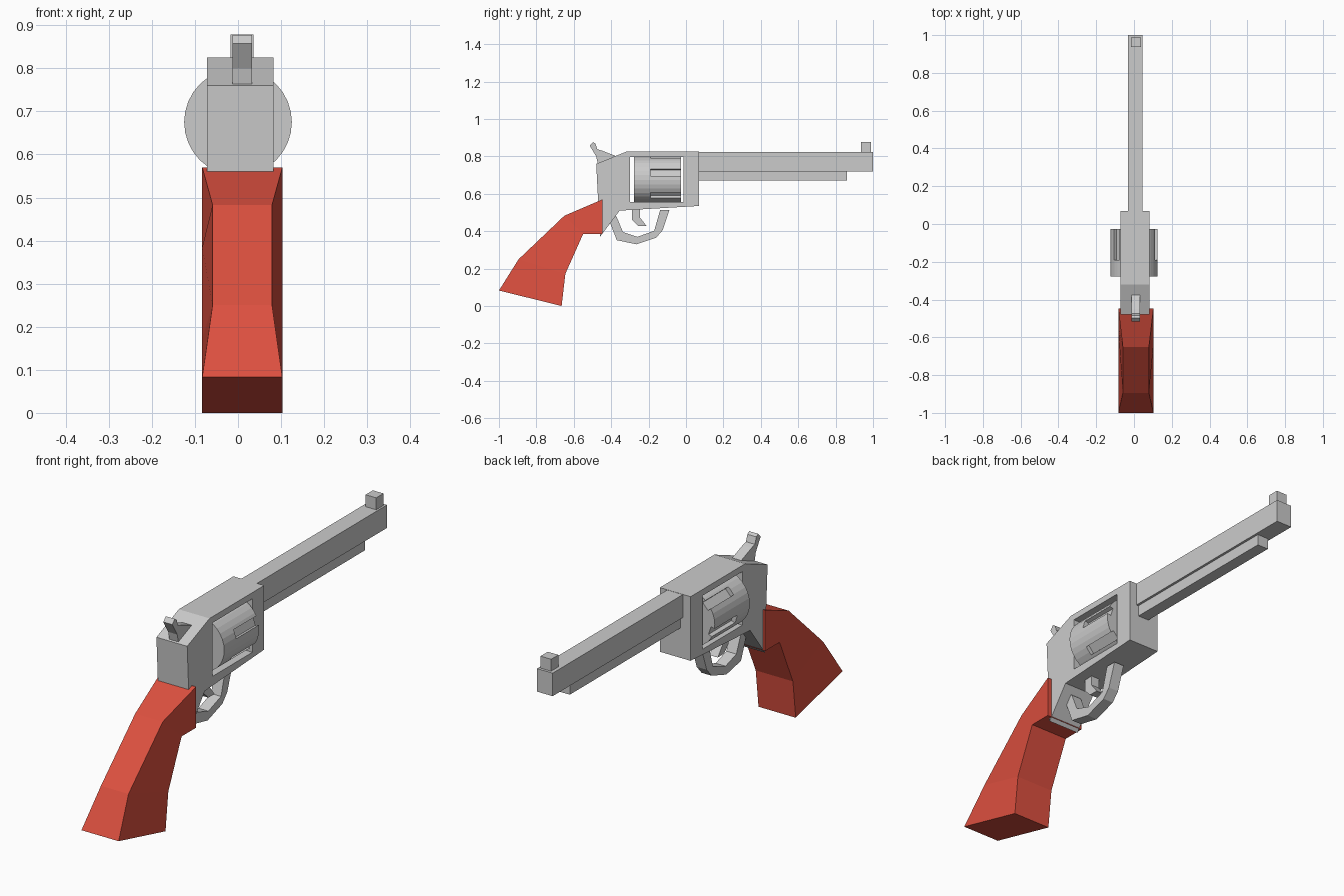
import bpy, bmesh, math
from mathutils import Matrix

if "Cube" in bpy.data.objects:
    bpy.data.objects.remove(bpy.data.objects["Cube"])


def finish(name, bm):
    bmesh.ops.recalc_face_normals(bm, faces=bm.faces)
    me = bpy.data.meshes.new(name)
    bm.to_mesh(me)
    bm.free()
    ob = bpy.data.objects.new(name, me)
    bpy.context.collection.objects.link(ob)
    return ob


def profile(name, pts, x0, x1):
    """Extrude a side outline of (y, z) points from x0 to x1."""
    bm = bmesh.new()
    face = bm.faces.new([bm.verts.new((x0, y, z)) for y, z in pts])
    ext = bmesh.ops.extrude_face_region(bm, geom=[face])
    verts = [v for v in ext["geom"] if isinstance(v, bmesh.types.BMVert)]
    bmesh.ops.translate(bm, verts=verts, vec=(x1 - x0, 0, 0))
    return finish(name, bm)


def box(name, x0, x1, y0, y1, z0, z1):
    return profile(name, [(y0, z0), (y1, z0), (y1, z1), (y0, z1)], x0, x1)


def cut(ob, cutter):
    """Subtract the cutter, bake the result and remove the cutter."""
    mod = ob.modifiers.new("cut", "BOOLEAN")
    mod.operation, mod.solver, mod.object = "DIFFERENCE", "EXACT", cutter
    bpy.context.view_layer.update()
    deps = bpy.context.evaluated_depsgraph_get()
    mesh = bpy.data.meshes.new_from_object(ob.evaluated_get(deps))
    ob.modifiers.clear()
    ob.data = mesh
    bpy.data.objects.remove(cutter)


# Frame with an open window for the cylinder
frame = profile("frame", [(-0.46, 0.37), (-0.355, 0.51), (0.07, 0.535), (0.07, 0.825),
                          (-0.32, 0.825), (-0.48, 0.76)], -0.072, 0.082)
cut(frame, box("window_cutter", -0.2, 0.2, -0.30, -0.014, 0.555, 0.797))

# Barrel, rod below it and front sight
box("barrel", -0.033, 0.045, 0.06, 1.0, 0.72, 0.824)
box("ejector_rod", -0.021, 0.034, 0.06, 0.86, 0.67, 0.725)
box("front_sight", -0.017, 0.036, 0.936, 0.988, 0.82, 0.878)

# Cylinder with six flutes open at the front end
CZ, R = 0.675, 0.125
bm = bmesh.new()
bmesh.ops.create_cone(bm, cap_ends=True, segments=32, radius1=R, radius2=R, depth=0.25,
                      matrix=Matrix.Translation((0, -0.152, CZ)) @ Matrix.Rotation(math.pi / 2, 4, "X"))
cylinder = finish("cylinder", bm)
bm = bmesh.new()
for k in range(6):
    turn = Matrix.Rotation(-math.radians(18 + 60 * k), 4, "Y")
    bmesh.ops.create_cube(bm, size=1, matrix=Matrix.Translation((0, -0.09, CZ)) @ turn
                          @ Matrix.Translation((0.125, 0, 0)) @ Matrix.Diagonal((0.04, 0.2, 0.04, 1)))
cut(cylinder, finish("flute_cutter", bm))

# Hammer
profile("hammer", [(-0.515, 0.858), (-0.497, 0.877), (-0.484, 0.868), (-0.474, 0.838),
                   (-0.45, 0.831), (-0.37, 0.80), (-0.42, 0.77), (-0.47, 0.755),
                   (-0.48, 0.80)], -0.013, 0.032)

# Trigger and its guard
profile("trigger", [(-0.29, 0.53), (-0.245, 0.53), (-0.245, 0.472), (-0.21, 0.427),
                    (-0.255, 0.428), (-0.288, 0.46)], -0.012, 0.03)
profile("trigger_guard", [(-0.41, 0.455), (-0.37, 0.352), (-0.265, 0.33), (-0.16, 0.365),
                          (-0.125, 0.405), (-0.088, 0.514), (-0.138, 0.514), (-0.17, 0.402),
                          (-0.26, 0.37), (-0.337, 0.395), (-0.37, 0.475), (-0.385, 0.49)],
        -0.016, 0.034)

# Grip: four stations (rear y, z, half width, front y, z), wider along the front edge
stations = [(-0.447, 0.57, 0.093, -0.447, 0.385),
            (-0.65, 0.483, 0.069, -0.55, 0.385),
            (-0.895, 0.25, 0.069, -0.645, 0.172),
            (-1.0, 0.083, 0.093, -0.665, 0.0)]
bm = bmesh.new()
rings = []
for ry, rz, w, fy, fz in stations:
    rings.append([bm.verts.new(p) for p in ((0.01 - w, ry, rz), (0.01 + w, ry, rz),
                                            (0.103, fy, fz), (-0.083, fy, fz))])
for a, b in zip(rings, rings[1:]):
    for i in range(4):
        j = (i + 1) % 4
        bm.faces.new((a[i], a[j], b[j], b[i]))
bm.faces.new(rings[0])
bm.faces.new(rings[-1])
grip = finish("grip", bm)
red = bpy.data.materials.new("red")
red.diffuse_color = (0.72, 0.08, 0.05, 1)
red.use_nodes = True
red.node_tree.nodes["Principled BSDF"].inputs["Base Color"].default_value = red.diffuse_color
grip.data.materials.append(red)
